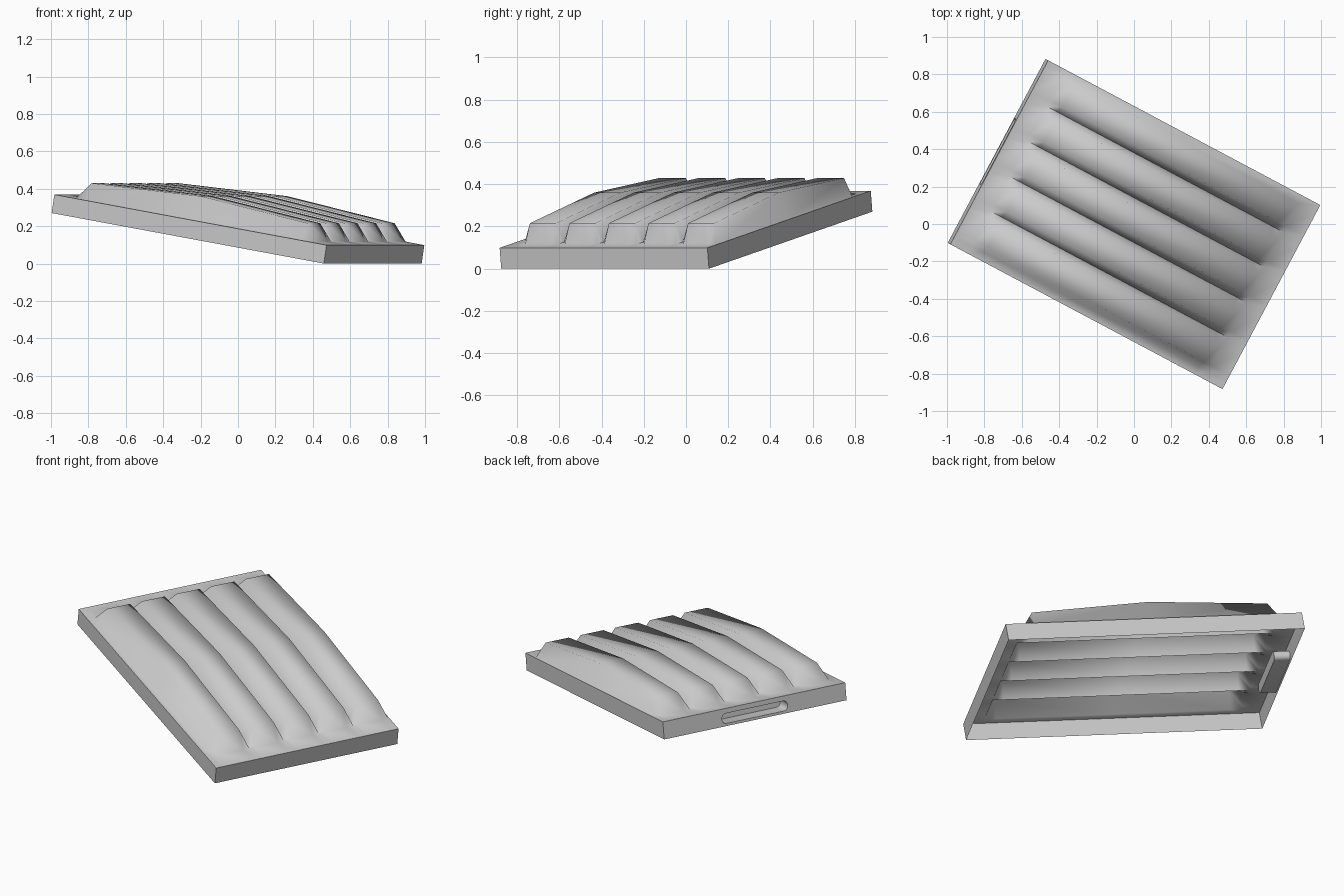
import bpy, bmesh, math
from mathutils import Matrix, Vector

if "Cube" in bpy.data.objects:
    bpy.data.objects.remove(bpy.data.objects["Cube"])

L, W, T = 1.67, 1.114, 0.1            # panel length, width, rim height
TILT, YAW = math.asin(0.27 / L), math.radians(28)
H = W / 2

# local frame: x runs down the slope, y across, z out of the panel
place = (Matrix.Rotation(-YAW, 4, 'Z')
         @ Matrix.Translation((-(L * math.cos(TILT) + T * math.sin(TILT)) / 2, 0, L * math.sin(TILT)))
         @ Matrix.Rotation(TILT, 4, 'Y'))


def finish(bm, name, angle):
    me = bpy.data.meshes.new(name)
    bm.transform(place)
    bm.to_mesh(me)
    bm.free()
    ob = bpy.data.objects.new(name, me)
    bpy.context.collection.objects.link(ob)
    bpy.ops.object.select_all(action='DESELECT')
    ob.select_set(True)
    bpy.context.view_layer.objects.active = ob
    bpy.ops.object.shade_smooth_by_angle(angle=math.radians(angle))
    return ob


# Ribbed top: lengthwise profile of a rib, repeated five times across
profile = [(0, T), (0.11, T), (0.172, 0.19), (L / 2, 0.228),
           (L - 0.172, 0.19), (L - 0.11, T), (L, T)]
PITCH, START = 0.212, -0.512
rows = [(-H, False)]
for i in range(5):
    g = START + i * PITCH
    rows += [(g, False), (g + 0.035, True), (g + 0.175, True)]
rows += [(START + 5 * PITCH, False), (H, False)]

bm = bmesh.new()
grid = [[bm.verts.new((x, y, z if raised else T)) for x, z in profile] for y, raised in rows]
for a, b in zip(grid, grid[1:]):
    for i in range(len(profile) - 1):
        bm.faces.new((a[i], a[i + 1], b[i + 1], b[i]))
finish(bm, "ribbed_top", 80)

# Rim: two sides and the low end, single thin sheets
bm = bmesh.new()
corners = [(0, -H), (L, -H), (L, H), (0, H)]
low = [bm.verts.new((x, y, 0)) for x, y in corners]
high = [bm.verts.new((x, y, T)) for x, y in corners]
for i in range(3):
    bm.faces.new((low[i], low[i + 1], high[i + 1], high[i]))
finish(bm, "rim", 30)

# High end wall with a rounded grip pocket pressed into it
bm = bmesh.new()
outer = [bm.verts.new((0, y, z)) for y, z in ((H, 0), (-H, 0), (-H, T), (H, T))]
R, HALF, Z0, Z1, DEPTH = 0.025, 0.2, 0.015, 0.072, 0.09
outline = []
for k, (cy, cz) in enumerate(((HALF - R, Z1 - R), (R - HALF, Z1 - R),
                              (R - HALF, Z0 + R), (HALF - R, Z0 + R))):
    for s in range(5):
        a = math.radians(90 * k + 22.5 * s)
        outline.append((cy + R * math.cos(a), cz + R * math.sin(a)))
mouth = [bm.verts.new((0, y, z)) for y, z in outline]
back = [bm.verts.new((DEPTH, y, z)) for y, z in outline]
edges = [bm.edges.new((loop[i - 1], loop[i])) for loop in (outer, mouth) for i in range(len(loop))]
bmesh.ops.triangle_fill(bm, use_beauty=True, edges=edges, normal=Vector((-1, 0, 0)))
for i in range(len(mouth)):
    bm.faces.new((mouth[i - 1], back[i - 1], back[i], mouth[i]))
bm.faces.new(back)
bmesh.ops.recalc_face_normals(bm, faces=bm.faces)
wall = max(bm.faces, key=lambda f: -f.calc_center_median().x + f.calc_area())
if wall.normal.x > 0:
    bmesh.ops.reverse_faces(bm, faces=bm.faces)
finish(bm, "grip_end_wall", 40)
